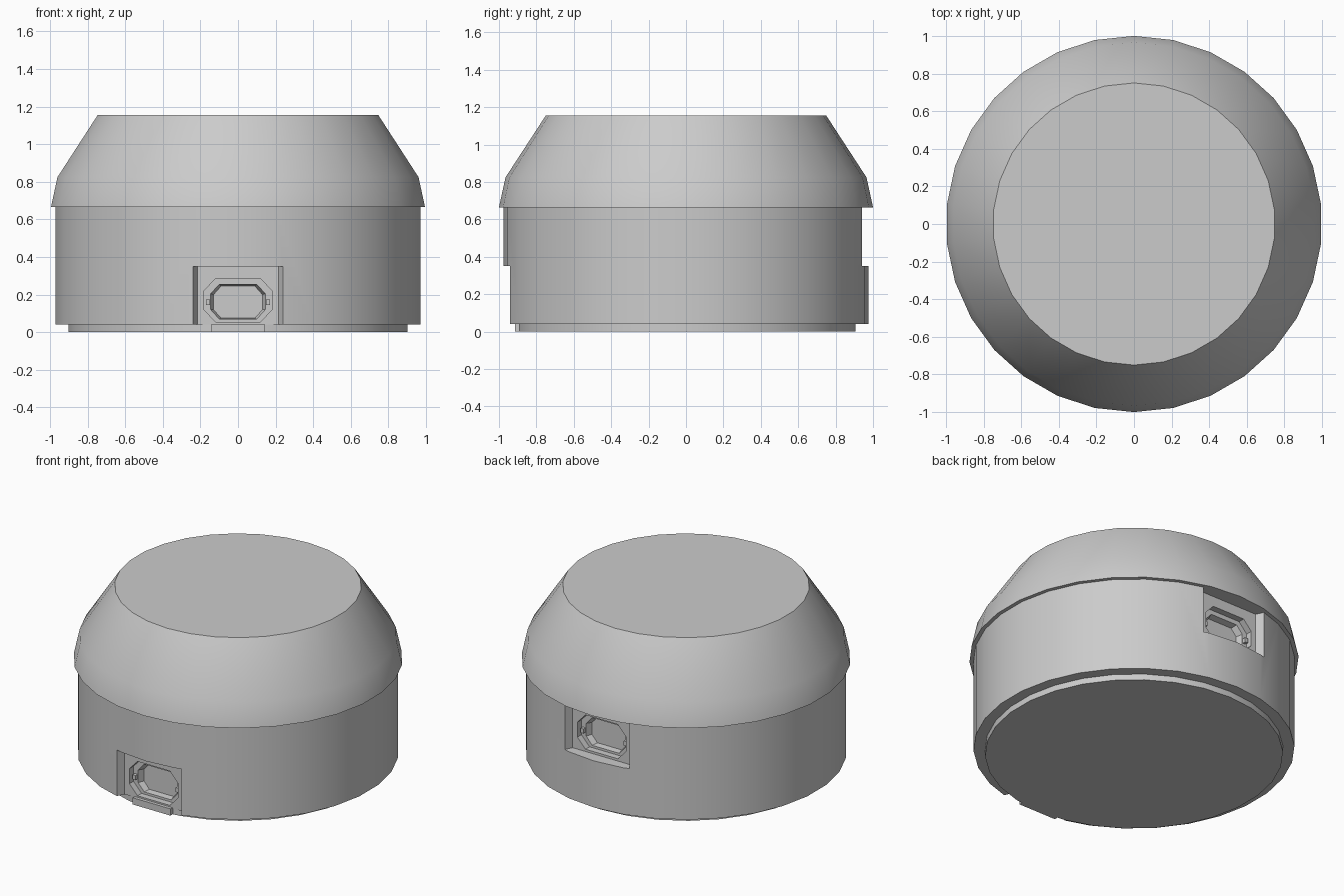
import bpy, bmesh, math
from mathutils import Matrix

if "Cube" in bpy.data.objects:
    bpy.data.objects.remove(bpy.data.objects["Cube"])

SIDES = 30


def finish(name, bm, smooth=True):
    bmesh.ops.recalc_face_normals(bm, faces=bm.faces[:])
    me = bpy.data.meshes.new(name)
    bm.to_mesh(me)
    bm.free()
    ob = bpy.data.objects.new(name, me)
    bpy.context.collection.objects.link(ob)
    if smooth:
        shade(ob)
    return ob


def activate(ob):
    bpy.ops.object.select_all(action='DESELECT')
    ob.select_set(True)
    bpy.context.view_layer.objects.active = ob


def shade(ob):
    activate(ob)
    bpy.ops.object.shade_smooth_by_angle(angle=math.radians(30))


def loft(bm, rings):
    """Skin a list of closed point rings and cap both ends."""
    vs = [[bm.verts.new(p) for p in r] for r in rings]
    n = len(vs[0])
    for a, b in zip(vs, vs[1:]):
        for i in range(n):
            j = (i + 1) % n
            bm.faces.new((a[i], a[j], b[j], b[i]))
    bm.faces.new(vs[0])
    bm.faces.new(vs[-1])


def turned(name, profile, smooth=True):
    bm = bmesh.new()
    ang = [math.pi / 2 + i * math.tau / SIDES for i in range(SIDES)]
    loft(bm, [[(r * math.cos(a), r * math.sin(a), z) for a in ang] for r, z in profile])
    return finish(name, bm, smooth)


def octagon(w, w2, zb, zt, cut, y):
    # w: half width, w2: half width of the flat top and bottom
    pts = [(w, zb + cut), (w, zt - cut), (w2, zt), (-w2, zt),
           (-w, zt - cut), (-w, zb + cut), (-w2, zb), (w2, zb)]
    return [(x, y, z) for x, z in pts]


def placed(bm, back):
    # the rear port is the front one turned round and raised
    if back:
        m = Matrix.Translation((0, 0, 0.312)) @ Matrix.Rotation(math.pi, 4, 'Z')
        bmesh.ops.transform(bm, matrix=m, verts=bm.verts[:])
    return bm


def cut(ob, cutter):
    mod = ob.modifiers.new('cut', 'BOOLEAN')
    mod.operation, mod.solver, mod.object = 'DIFFERENCE', 'EXACT', cutter
    activate(ob)
    bpy.ops.object.modifier_apply(modifier=mod.name)
    bpy.data.objects.remove(cutter)


# turned main parts
turned('base_plate', [(0.905, 0), (0.905, 0.045)])
body = turned('body', [(0.975, 0.04), (0.975, 0.668)], False)
turned('cap', [(1.0, 0.665), (0.965, 0.825), (0.75, 1.155)])

for back in (False, True):
    tag = 'rear' if back else 'front'

    # splayed rectangular recess
    bm = bmesh.new()
    zb, zt = (0.04, 0.45) if back else (-0.05, 0.35)
    plan = [(-0.267, -1.0), (-0.215, -0.893), (0.215, -0.893), (0.267, -1.0)]
    loft(bm, [[(x, y, z) for x, y in plan] for z in (zb, zt)])
    cut(body, finish('recess_cutter', placed(bm, back), False))

    # stepped eight-sided socket
    bm = bmesh.new()
    loft(bm, [octagon(0.18, 0.12, 0.055, 0.285, 0.065, -0.92),
              octagon(0.18, 0.12, 0.055, 0.285, 0.065, -0.85),
              octagon(0.145, 0.10, 0.07, 0.255, 0.05, -0.85),
              octagon(0.13, 0.09, 0.075, 0.245, 0.045, -0.81)])
    cut(body, finish('socket_cutter', placed(bm, back), False))

    # small contacts at the socket sides
    for sx, side in ((-1, 'left'), (1, 'right')):
        bm = bmesh.new()
        m = Matrix.Translation((sx * 0.16, -0.858, 0.16)) @ Matrix.Diagonal((0.022, 0.03, 0.03, 1))
        bmesh.ops.create_cube(bm, size=1, matrix=m)
        finish(f'{tag}_contact_{side}', placed(bm, back), False)

shade(body)

# lip under the front socket
bm = bmesh.new()
loft(bm, [[(x, y, z) for x, y in ((-0.14, -0.915), (0.14, -0.915), (0.14, -0.88), (-0.14, -0.88))]
          for z in (0.0, 0.045)])
finish('front_lip', bm, False)
